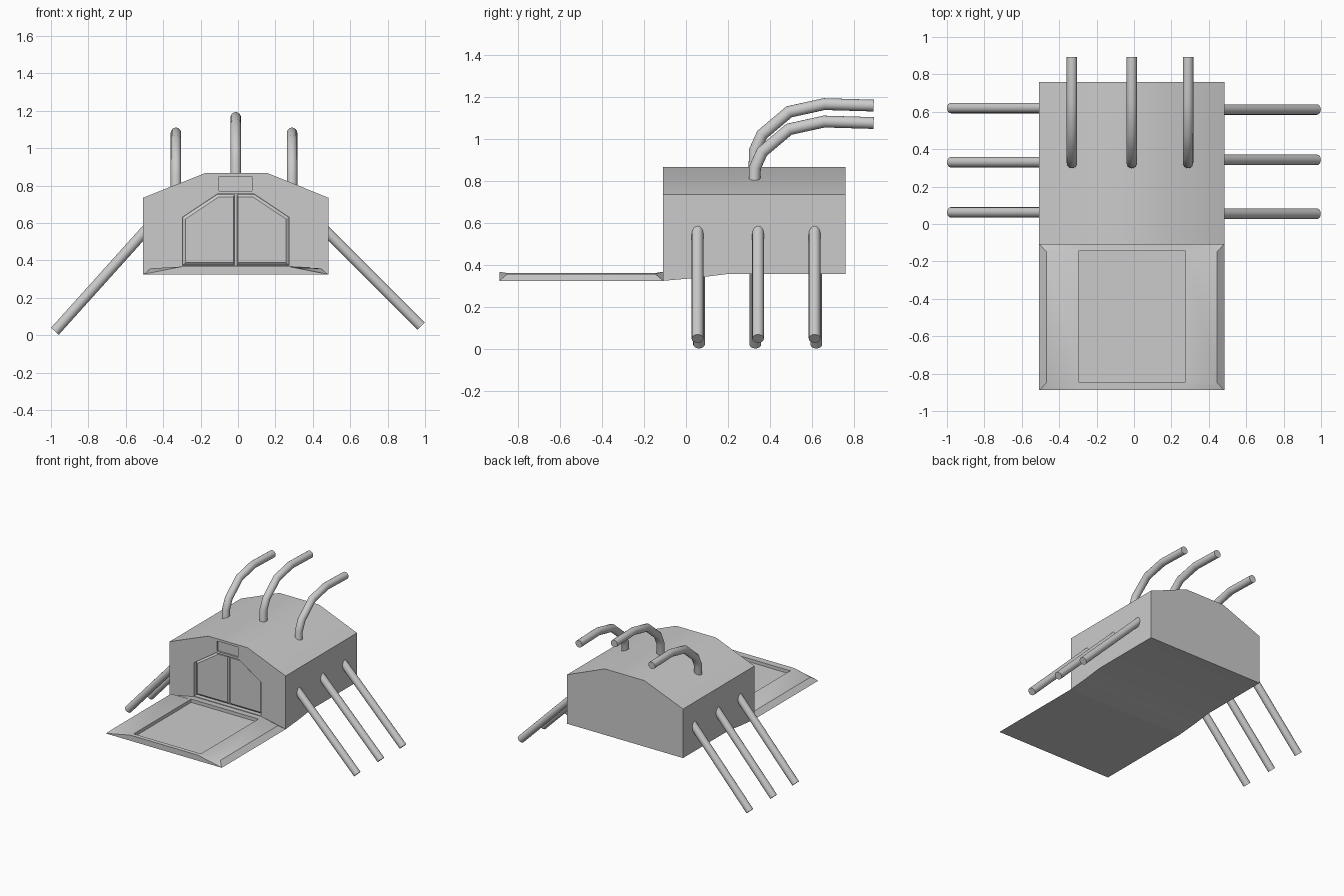
import bpy, bmesh, math
from mathutils import Vector

if "Cube" in bpy.data.objects:
    bpy.data.objects.remove(bpy.data.objects["Cube"])

grey = bpy.data.materials.new("light_grey")
grey.diffuse_color = (0.6, 0.6, 0.6, 1)
grey.use_nodes = True
grey.node_tree.nodes["Principled BSDF"].inputs["Base Color"].default_value = grey.diffuse_color


def loft(name, rings, angle=30):
    """Skin a list of equal-length point rings and cap both ends."""
    bm = bmesh.new()
    vs = [[bm.verts.new(p) for p in r] for r in rings]
    n = len(vs[0])
    for a, b in zip(vs, vs[1:]):
        for i in range(n):
            j = (i + 1) % n
            bm.faces.new((a[i], a[j], b[j], b[i]))
    bm.faces.new(vs[0])
    bm.faces.new(vs[-1])
    bmesh.ops.recalc_face_normals(bm, faces=bm.faces)
    me = bpy.data.meshes.new(name)
    bm.to_mesh(me)
    bm.free()
    ob = bpy.data.objects.new(name, me)
    bpy.context.collection.objects.link(ob)
    me.materials.append(grey)
    smooth(ob, angle)
    return ob


def smooth(ob, angle):
    bpy.ops.object.select_all(action='DESELECT')
    ob.select_set(True)
    bpy.context.view_layer.objects.active = ob
    bpy.ops.object.shade_smooth_by_angle(angle=math.radians(angle))


def ring(y, pts):
    return [(x, y, z) for x, z in pts]


def box(name, x0, x1, y0, y1, z0, z1):
    pts = [(x0, z0), (x1, z0), (x1, z1), (x0, z1)]
    return loft(name, [ring(y0, pts), ring(y1, pts)])


def cut(ob, cutter):
    """Subtract the cutter, then delete it."""
    m = ob.modifiers.new("cut", 'BOOLEAN')
    m.operation, m.solver, m.object = 'DIFFERENCE', 'EXACT', cutter
    bpy.ops.object.select_all(action='DESELECT')
    bpy.context.view_layer.objects.active = ob
    ob.select_set(True)
    bpy.ops.object.modifier_apply(modifier=m.name)
    bpy.data.objects.remove(cutter)
    smooth(ob, 30)


def tube(name, path, r=0.028, sides=16):
    """Round pipe along a planar path, mitred at each bend."""
    path = [Vector(p) for p in path]
    dirs = [(b - a).normalized() for a, b in zip(path, path[1:])]
    side = Vector((1, 0, 0)) if abs(dirs[0].x) < 0.01 else Vector((0, 1, 0))
    rings = []
    for i, p in enumerate(path):
        d0, d1 = dirs[max(i - 1, 0)], dirs[min(i, len(dirs) - 1)]
        t = (d0 + d1).normalized()
        up = side.cross(t) / max(t.dot(d0), 0.5)
        rings.append([p + r * (side * math.cos(a) + up * math.sin(a))
                      for a in (2 * math.pi * k / sides for k in range(sides))])
    return loft(name, rings, 50)


# main hull, with an underside that drops towards the front
def hull(y, bottom):
    return ring(y, [(-0.507, bottom), (0.483, bottom), (0.483, 0.735),
                    (0.16, 0.866), (-0.178, 0.866), (-0.507, 0.735)])


body = loft("body", [hull(-0.11, 0.324), hull(0.05, 0.338), hull(0.2, 0.357), hull(0.76, 0.357)])

# recessed doorway and sign panel
door = [(-0.297, 0.372), (0.273, 0.372), (0.273, 0.63),
        (0.087, 0.754), (-0.111, 0.754), (-0.297, 0.63)]
cut(body, loft("door_cutter", [ring(-0.2, door), ring(-0.075, door)]))
cut(body, box("sign_cutter", -0.102, 0.076, -0.2, -0.098, 0.77, 0.848))

# two door leaves with bevelled borders
for name, s in (("door_right", 1), ("door_left", -1)):
    leaf = [(0.006, 0.374), (0.284, 0.374), (0.284, 0.63), (0.098, 0.753), (0.006, 0.753)]
    inner = [(0.013, 0.388), (0.268, 0.388), (0.268, 0.622), (0.092, 0.739), (0.013, 0.739)]
    place = lambda pts: [(-0.012 + s * x, z) for x, z in pts]
    loft(name, [ring(-0.07, place(leaf)), ring(-0.08, place(leaf)), ring(-0.092, place(inner))])

# front platform with sloped sides and a sunken deck
end = [(-0.507, 0.324), (0.483, 0.324), (0.480, 0.326),
       (0.275, 0.367), (-0.298, 0.367), (-0.504, 0.326)]
mid = [(-0.507, 0.324), (0.483, 0.324), (0.445, 0.357),
       (0.275, 0.361), (-0.298, 0.361), (-0.469, 0.357)]
platform = loft("platform", [ring(-0.887, end), ring(-0.85, mid), ring(-0.147, mid), ring(-0.11, end)])
cut(platform, box("deck_cutter", -0.298, 0.275, -0.845, -0.145, 0.336, 0.5))

# straight legs, three on each side
for i, y in enumerate((0.055, 0.343, 0.612)):
    tube(f"leg_right_{i + 1}", [(0.42, y, 0.608), (0.979, y, 0.049)])
for i, y in enumerate((0.062, 0.33, 0.62)):
    tube(f"leg_left_{i + 1}", [(-0.44, y, 0.62), (-0.979, y, 0.021)])

# bent roof pipes, the middle one higher
bend = [(0.323, 0.76), (0.328, 0.945), (0.362, 1.02), (0.49, 1.128), (0.657, 1.165), (0.893, 1.158)]
for name, x, dz in (("left", -0.332, -0.083), ("middle", -0.012, 0), ("right", 0.289, -0.083)):
    tube(f"roof_pipe_{name}", [(x, y, z + dz) for y, z in bend])
